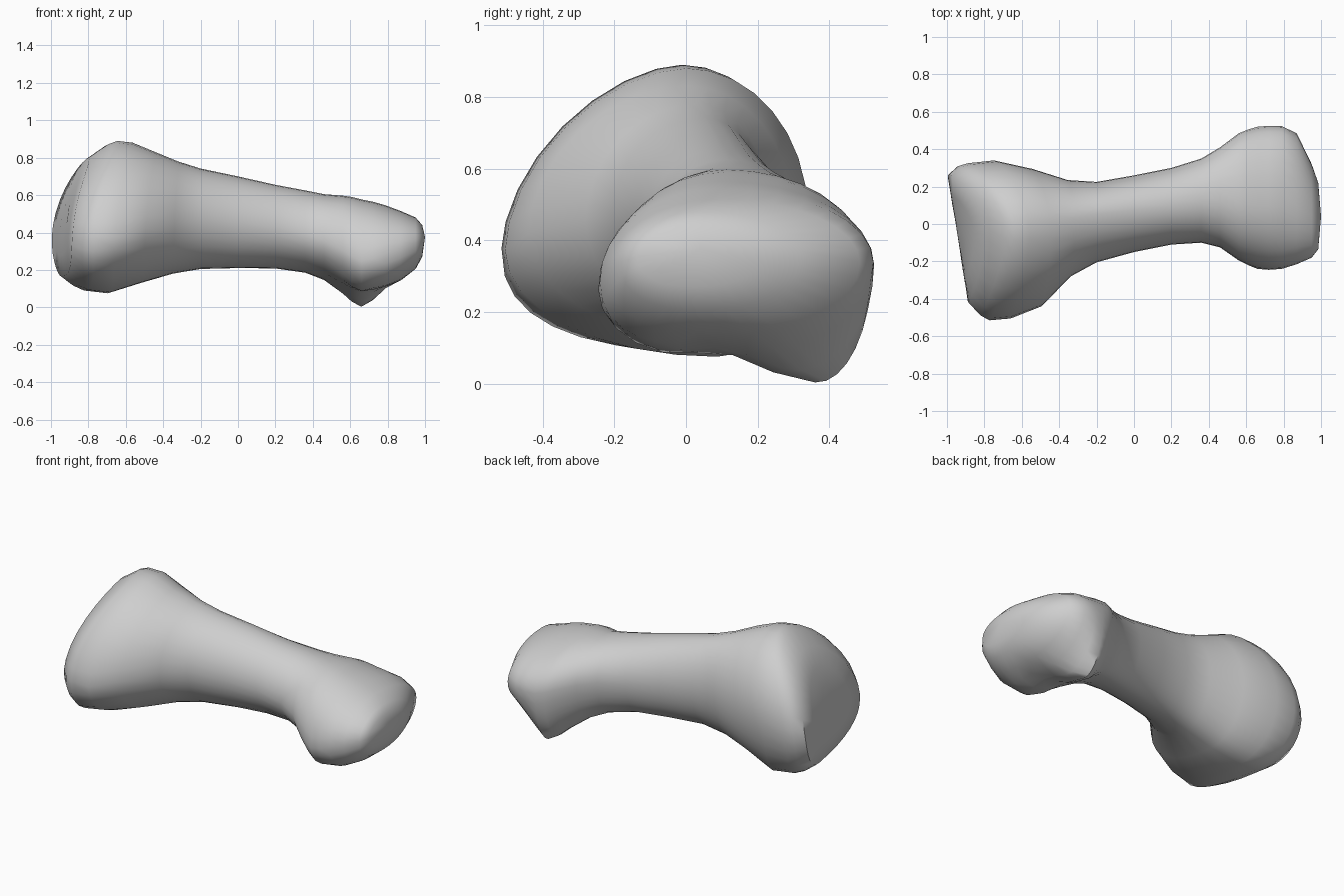
import bpy, bmesh, math

SIDES = 32

# Outline of each slice along the shaft: x, y low, y high, z low, z high
SLICES = [
    (-.955, -.42, .265, .165, .80), (-.90, -.49, .31, .115, .872),
    (-.85, -.515, .325, .09, .89), (-.72, -.505, .34, .075, .88),
    (-.53, -.44, .295, .13, .832), (-.35, -.28, .235, .18, .78),
    (-.20, -.205, .225, .205, .742), (0, -.15, .26, .21, .70),
    (.20, -.11, .30, .208, .655), (.36, -.10, .35, .185, .625),
    (.46, -.125, .41, .145, .605), (.56, -.195, .485, .07, .597),
    (.61, -.22, .505, .025, .59), (.66, -.24, .52, 0, .577),
    (.72, -.245, .525, .025, .565), (.79, -.24, .523, .083, .545),
    (.87, -.215, .485, .135, .515), (.95, -.18, .32, .205, .48),
    (.985, -.135, .22, .27, .44),
]

# Where each slice peaks, as fractions: x, bottom, top, front side, back side
PEAKS = [
    (-1, .7, .6, .35, .42), (-.7, .7, .6, .37, .5), (-.2, .6, .6, .5, .5),
    (.2, .6, .5, .5, .5), (.66, .79, .44, .43, .58), (.82, .48, .44, .45, .55),
    (1, .46, .45, .5, .5),
]


def mix(a, b, t):
    return a + (b - a) * t


def peaks_at(x):
    for a, b in zip(PEAKS, PEAKS[1:]):
        if x <= b[0]:
            t = (x - a[0]) / (b[0] - a[0])
            return [mix(p, q, t) for p, q in zip(a[1:], b[1:])]


def slice_points(x, y0, y1, z0, z1, scale=1):
    """Four quarter ellipses joined at the slice's extreme points."""
    bottom, top, front, back = peaks_at(x)
    lean = min(max((-.2 - x) / .7, 0), 1)
    points = []
    for i in range(SIDES):
        angle = math.tau * i / SIDES
        c, s = math.cos(angle), math.sin(angle)
        peak_y = mix(y0, y1, top if s > 0 else bottom)
        peak_z = mix(z0, z1, back if c > 0 else front)
        # the upper front of the base is flatter, the lower front of both ends fuller
        power = 1
        if c < 0 < s:
            power = 1 + .2 * lean
        elif c < 0 and abs(x) > .75:
            power = .8
        y = peak_y + ((y1 if c > 0 else y0) - peak_y) * abs(c) ** power
        z = peak_z + ((z1 if s > 0 else z0) - peak_z) * abs(s) ** power
        # shallow groove under the head, between its two condyles
        groove = math.exp(-((y - .1) / .15) ** 2 - ((x - .68) / .13) ** 2)
        z += .07 * max(-s, 0) * groove
        y = mix((y0 + y1) / 2, y, scale)
        z = mix((z0 + z1) / 2, z, scale)
        # the base end is slanted and bulges
        points.append((x + lean * (.7 * (z - .33) ** 2 - .16 * y), y, z))
    return points


# Bone: slices lofted from the slanted base to the rounded head
bm = bmesh.new()
base = SLICES[0]
loops = [slice_points(*base, scale=k) for k in (.3, .65)]
loops += [slice_points(*s) for s in SLICES]
rings = [[bm.verts.new(p) for p in loop] for loop in loops]
for a, b in zip(rings, rings[1:]):
    for i in range(SIDES):
        j = (i + 1) % SIDES
        bm.faces.new((a[i], a[j], b[j], b[i]))
bm.faces.new(rings[0])
tip = bm.verts.new((1, .04, .375))
for i in range(SIDES):
    bm.faces.new((rings[-1][i], rings[-1][(i + 1) % SIDES], tip))
bmesh.ops.recalc_face_normals(bm, faces=bm.faces)

cube = bpy.data.objects.get("Cube")
if cube:
    bpy.data.objects.remove(cube, do_unlink=True)

mesh = bpy.data.meshes.new("bone")
bm.to_mesh(mesh)
bm.free()
bone = bpy.data.objects.new("bone", mesh)
bpy.context.collection.objects.link(bone)

# Plain grey surface
grey = bpy.data.materials.new("light grey")
grey.use_nodes = True
colour = (.62, .62, .62, 1)
grey.diffuse_color = colour
grey.node_tree.nodes["Principled BSDF"].inputs["Base Color"].default_value = colour
mesh.materials.append(grey)

bpy.ops.object.select_all(action='DESELECT')
bone.select_set(True)
bpy.context.view_layer.objects.active = bone
bpy.ops.object.shade_smooth_by_angle(angle=math.radians(50))
